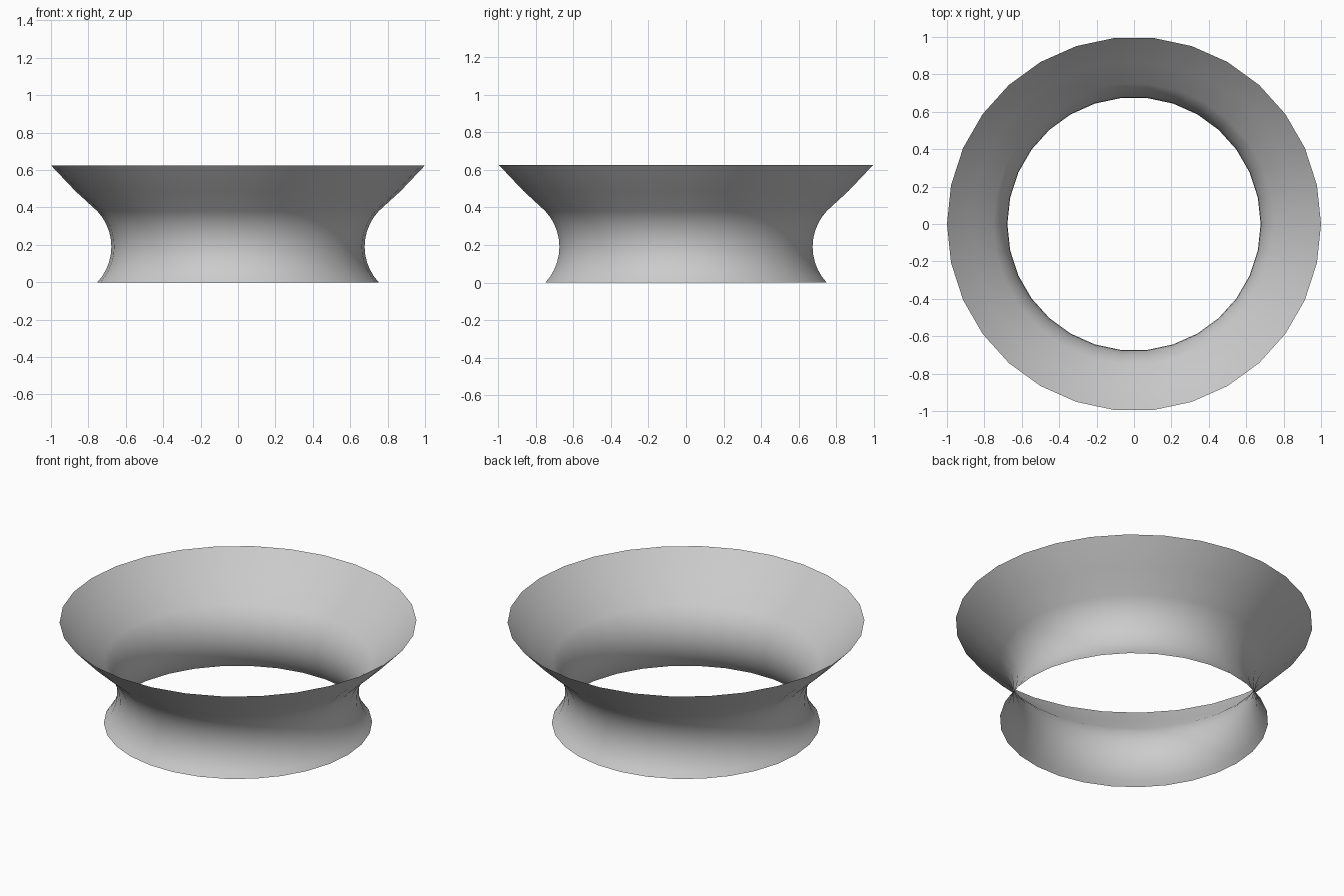
import bpy
import bmesh
from math import asin, cos, sin, pi

cube = bpy.data.objects.get("Cube")
if cube:
    bpy.data.objects.remove(cube, do_unlink=True)

SIDES = 30
ARC_STEPS = 10
NECK_Z = 0.19        # height of the narrowest ring
ARC_RADIUS = 0.278   # curvature of the waist
ARC_CENTRE = 0.955   # distance of the arc centre from the axis

# Profile: concave waist arc, then a flared rim
sweep = asin(NECK_Z / ARC_RADIUS)
profile = []
for i in range(ARC_STEPS + 1):
    a = -sweep + 2 * sweep * i / ARC_STEPS
    profile.append((ARC_CENTRE - ARC_RADIUS * cos(a), NECK_Z + ARC_RADIUS * sin(a)))
profile += [(0.87, 0.488), (1.0, 0.625)]

# Revolve the profile into an open, thin-walled ring
bm = bmesh.new()
rings = []
for r, z in profile:
    angles = [2 * pi * k / SIDES for k in range(SIDES)]
    rings.append([bm.verts.new((r * cos(t), r * sin(t), z)) for t in angles])
for low, high in zip(rings, rings[1:]):
    for k in range(SIDES):
        n = (k + 1) % SIDES
        bm.faces.new((low[k], low[n], high[n], high[k]))

mesh = bpy.data.meshes.new("flared_ring")
bm.to_mesh(mesh)
bm.free()
mesh.shade_smooth()
ring = bpy.data.objects.new("flared_ring", mesh)
bpy.context.collection.objects.link(ring)

# Plain grey material
colour = (0.6, 0.6, 0.6, 1.0)
grey = bpy.data.materials.new("light_grey")
grey.use_nodes = True
grey.diffuse_color = colour
grey.node_tree.nodes["Principled BSDF"].inputs["Base Color"].default_value = colour
mesh.materials.append(grey)
